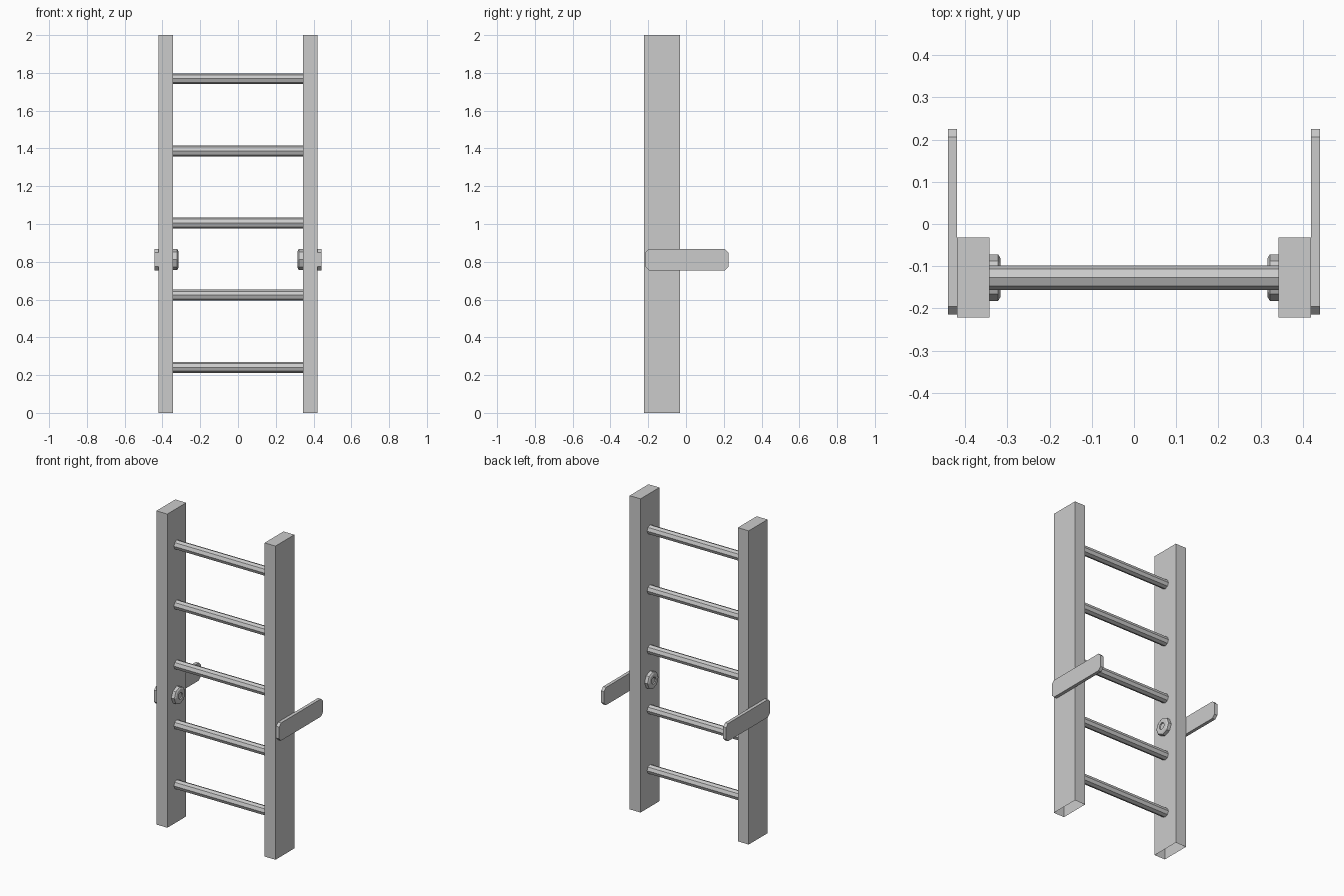
import bpy, bmesh, math

if "Cube" in bpy.data.objects:
    bpy.data.objects.remove(bpy.data.objects["Cube"])


def make(name, bm):
    bmesh.ops.recalc_face_normals(bm, faces=bm.faces[:])
    me = bpy.data.meshes.new(name)
    bm.to_mesh(me)
    bm.free()
    ob = bpy.data.objects.new(name, me)
    bpy.context.collection.objects.link(ob)
    return ob


def mirror(ob):
    # all objects keep their origin at the world centre
    ob.modifiers.new("mirror_x", 'MIRROR').use_axis[0] = True


def loft_x(name, rings, y, z, sides=8, caps=(True, True)):
    """Octagonal solid along x from (x, radius) rings, points on the axes."""
    bm = bmesh.new()
    loops = []
    for x, r in rings:
        loops.append([bm.verts.new((x, y + r * math.cos(2 * math.pi * i / sides),
                                    z + r * math.sin(2 * math.pi * i / sides)))
                      for i in range(sides)])
    for a, b in zip(loops, loops[1:]):
        for i in range(sides):
            j = (i + 1) % sides
            bm.faces.new((a[i], a[j], b[j], b[i]))
    if caps[0]:
        bm.faces.new(loops[0])
    if caps[1]:
        bm.faces.new(loops[-1])
    return make(name, bm)


def plate_x(name, profile, x0, x1, drop_bottom=False):
    """Extrude a (y, z) outline from x0 to x1."""
    bm = bmesh.new()
    face = bm.faces.new([bm.verts.new((x0, y, z)) for y, z in profile])
    ext = bmesh.ops.extrude_face_region(bm, geom=[face], use_keep_orig=True)
    for v in ext["geom"]:
        if isinstance(v, bmesh.types.BMVert):
            v.co.x = x1
    if drop_bottom:
        low = [f for f in bm.faces if all(v.co.z < 1e-4 for v in f.verts)]
        bmesh.ops.delete(bm, geom=low, context='FACES')
    return make(name, bm)


# side rails, open at the foot
mirror(plate_x("side_rail", [(-0.222, 0), (-0.032, 0), (-0.032, 2), (-0.222, 2)],
               0.343, 0.42, drop_bottom=True))

# five octagonal rungs
for i in range(5):
    loft_x(f"rung_{i + 1}", [(-0.343, 0.029), (0.343, 0.029)],
           -0.127, 0.241 + 0.382 * i, caps=(False, False))

# support arms with clipped corners
c, y0, y1, z0, z1 = 0.019, -0.215, 0.225, 0.755, 0.868
mirror(plate_x("support_arm", [(y0 + c, z0), (y1 - c, z0), (y1, z0 + c), (y1, z1 - c),
                               (y1 - c, z1), (y0 + c, z1), (y0, z1 - c), (y0, z0 + c)],
               0.42, 0.441))

# bolt heads on the inner side of the rails, with a shallow socket
mirror(loft_x("bolt_head", [(0.343, 0.055), (0.322, 0.055), (0.316, 0.045),
                            (0.316, 0.022), (0.322, 0.020)],
              -0.127, 0.812, caps=(False, True)))
